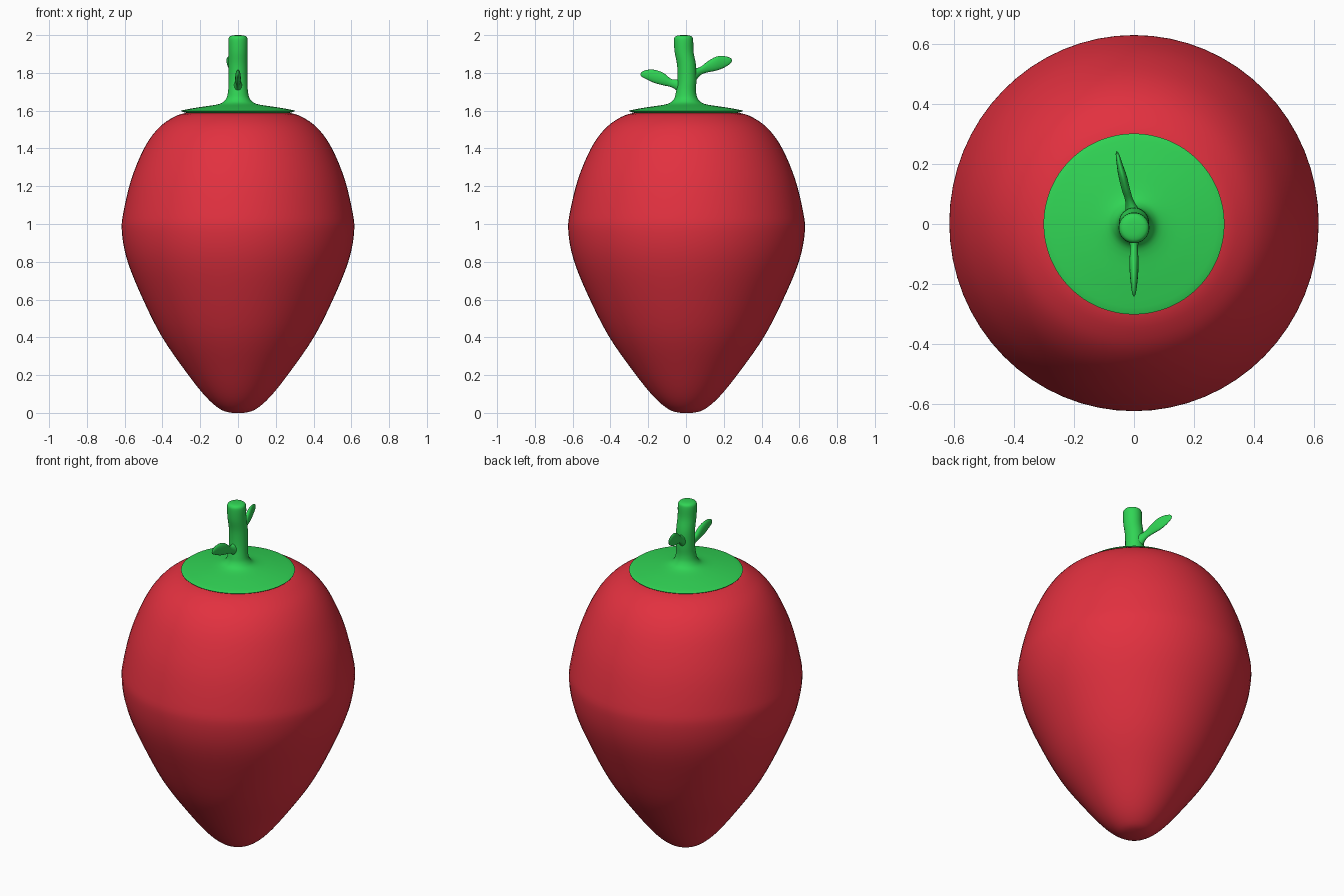
import bpy, bmesh, math
from mathutils import Vector

if "Cube" in bpy.data.objects:
    bpy.data.objects.remove(bpy.data.objects["Cube"])


def material(name, color):
    m = bpy.data.materials.new(name)
    m.diffuse_color = color
    m.use_nodes = True
    m.node_tree.nodes["Principled BSDF"].inputs["Base Color"].default_value = m.diffuse_color
    return m


RED = material("berry_red", (0.76, 0.03, 0.05, 1))
GREEN = material("leaf_green", (0.03, 0.66, 0.09, 1))


def smooth_path(pts, steps):
    """Catmull-Rom interpolation of the station tuples."""
    p = [Vector(q) for q in pts]
    p = [p[0]] + p + [p[-1]]
    out = []
    for i in range(1, len(p) - 2):
        a, b, c, d = p[i - 1:i + 3]
        for k in range(steps):
            t = k / steps
            out.append(0.5 * (2 * b + (c - a) * t + (2 * a - 5 * b + 4 * c - d) * t * t
                              + (3 * b - a - 3 * c + d) * t ** 3))
    return out + [p[-1]]


def loft(name, stations, mat, upright=True, sides=64, steps=4, angle=50):
    """Elliptical rings (x, y, z, half-width, half-depth) joined to a closed skin."""
    bm = bmesh.new()
    rings = []
    for x, y, z, a, b in smooth_path(stations, steps):
        ring = []
        for i in range(sides):
            t = 2 * math.pi * i / sides
            u, v = a * math.cos(t), b * math.sin(t)
            ring.append(bm.verts.new((x + u, y + v, z) if upright else (x + u, y, z + v)))
        rings.append(ring)
    for r, s in zip(rings, rings[1:]):
        for i in range(sides):
            j = (i + 1) % sides
            bm.faces.new((r[i], r[j], s[j], s[i]))
    bm.faces.new(rings[0][::-1])
    bm.faces.new(rings[-1])
    bmesh.ops.recalc_face_normals(bm, faces=bm.faces)
    me = bpy.data.meshes.new(name)
    bm.to_mesh(me)
    bm.free()
    me.materials.append(mat)
    ob = bpy.data.objects.new(name, me)
    bpy.context.collection.objects.link(ob)
    bpy.ops.object.select_all(action='DESELECT')
    ob.select_set(True)
    bpy.context.view_layer.objects.active = ob
    bpy.ops.object.shade_smooth_by_angle(angle=math.radians(angle))
    return ob


# Berry: slightly deeper than wide
berry = [(0.03, 0.0), (0.09, 0.017), (0.17, 0.085), (0.275, 0.217), (0.41, 0.415),
         (0.525, 0.65), (0.59, 0.82), (0.615, 0.96), (0.607, 1.06), (0.565, 1.236),
         (0.50, 1.395), (0.433, 1.495), (0.36, 1.555), (0.28, 1.587), (0.15, 1.592), (0.01, 1.593)]
loft("berry_body", [(0, 0.003, z, r, r * 1.018) for r, z in berry], RED)

# Calyx disc flaring up into the stem
cap = [(0.0, 0.27, 1.588), (0.0, 0.293, 1.594), (0.0, 0.295, 1.602), (0.0, 0.20, 1.619),
       (0.0, 0.10, 1.635), (0.0, 0.065, 1.66), (0.0, 0.053, 1.70), (0.005, 0.05, 1.76),
       (0.003, 0.05, 1.84), (-0.01, 0.05, 1.91), (-0.013, 0.051, 1.97),
       (-0.013, 0.046, 1.99), (-0.013, 0.03, 1.998), (-0.013, 0.005, 2.0)]
loft("calyx_and_stem", [(0, y, z, r, r) for y, r, z in cap], GREEN)

# Thin leaves standing on edge, with stalks flaring into the stem
loft("front_leaf", [(0, -0.02, 1.72, 0.03, 0.05), (0, -0.05, 1.736, 0.018, 0.029),
                    (0, -0.08, 1.747, 0.013, 0.022), (0, -0.12, 1.767, 0.015, 0.033),
                    (0, -0.165, 1.781, 0.014, 0.035), (0, -0.205, 1.790, 0.010, 0.026),
                    (0, -0.232, 1.792, 0.006, 0.014), (0, -0.241, 1.790, 0.001, 0.003)],
     GREEN, upright=False, sides=24)
loft("back_leaf", [(0, 0.02, 1.765, 0.035, 0.06), (-0.006, 0.05, 1.79, 0.022, 0.034),
                   (-0.016, 0.08, 1.812, 0.014, 0.022), (-0.027, 0.115, 1.832, 0.014, 0.029),
                   (-0.038, 0.16, 1.849, 0.014, 0.037), (-0.048, 0.20, 1.858, 0.010, 0.031),
                   (-0.055, 0.232, 1.864, 0.006, 0.017), (-0.058, 0.243, 1.866, 0.001, 0.004)],
     GREEN, upright=False, sides=24)
